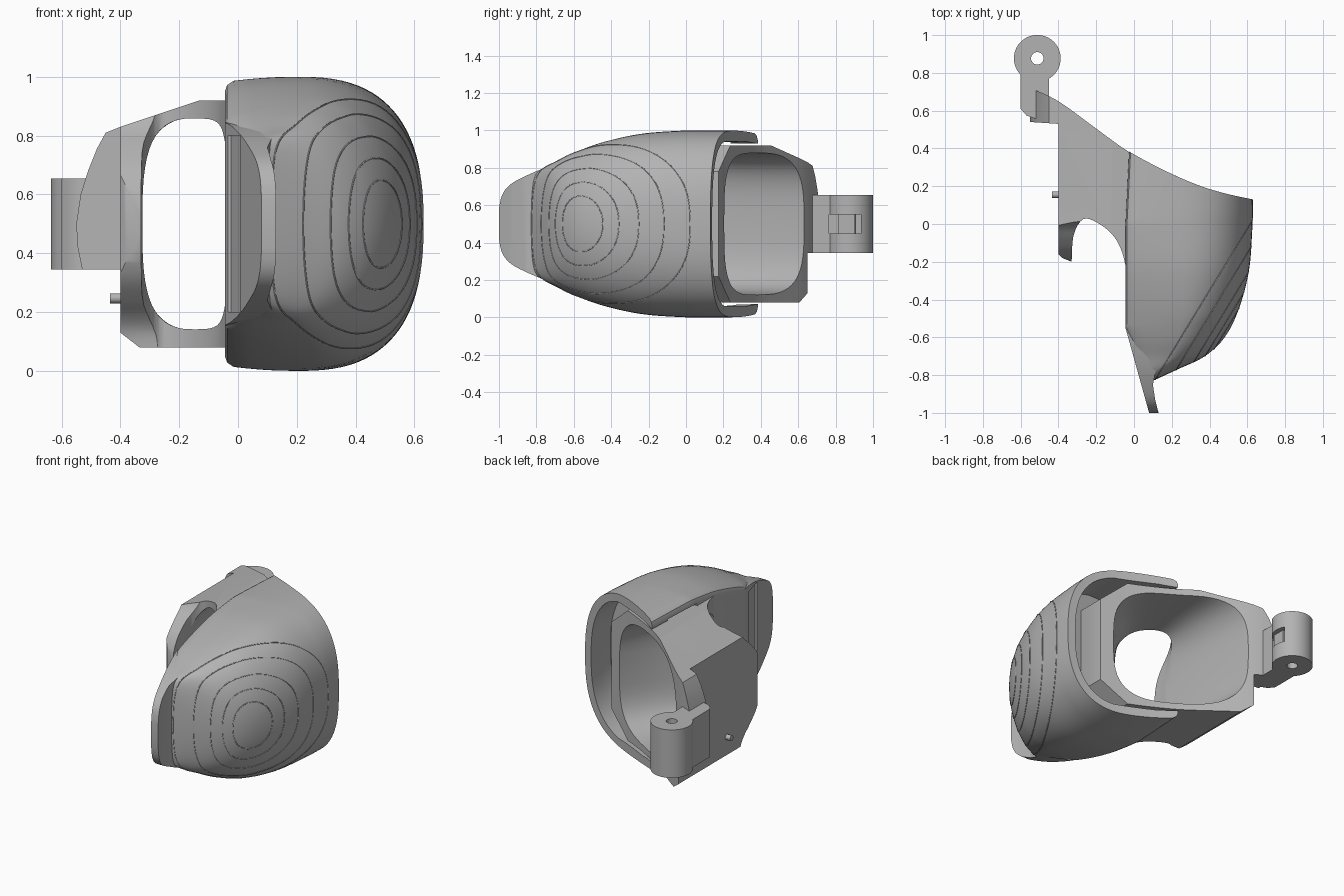
import bpy, bmesh, math
from mathutils import Vector

if "Cube" in bpy.data.objects:
    bpy.data.objects.remove(bpy.data.objects["Cube"])

grey = bpy.data.materials.new("light_grey")
grey.use_nodes = True
COL = (0.45, 0.45, 0.45, 1)
grey.diffuse_color = COL
grey.node_tree.nodes["Principled BSDF"].inputs["Base Color"].default_value = COL


def finish(name, bm):
    bmesh.ops.recalc_face_normals(bm, faces=bm.faces)
    me = bpy.data.meshes.new(name)
    bm.to_mesh(me)
    bm.free()
    ob = bpy.data.objects.new(name, me)
    bpy.context.collection.objects.link(ob)
    me.materials.append(grey)
    return ob


def loft(name, rings):
    bm = bmesh.new()
    vs = [[bm.verts.new(p) for p in r] for r in rings]
    n = len(vs[0])
    for a, b in zip(vs, vs[1:]):
        for i in range(n):
            j = (i + 1) % n
            bm.faces.new((a[i], a[j], b[j], b[i]))
    bm.faces.new(vs[0])
    bm.faces.new(vs[-1])
    return finish(name, bm)


def prism(name, pts, lo, hi, axis="z"):
    place = {"x": lambda a, b, c: (c, a, b), "y": lambda a, b, c: (a, c, b),
             "z": lambda a, b, c: (a, b, c)}[axis]
    return loft(name, [[place(a, b, c) for a, b in pts] for c in (lo, hi)])


def disc(x, y, r, n=40):
    return [(x + r * math.cos(k * math.tau / n), y + r * math.sin(k * math.tau / n)) for k in range(n)]


def rect(a, b, c, d):
    return [(a, c), (b, c), (b, d), (a, d)]


def mirrored(half):
    # Outline symmetric about mid height, from (y, offset) pairs
    return [(y, 0.5 + h) for y, h in half] + [(y, 0.5 - h) for y, h in reversed(half)]


def combine(ob, other, op="DIFFERENCE", keep=False):
    m = ob.modifiers.new("cut", "BOOLEAN")
    m.object, m.operation, m.solver = other, op, "EXACT"
    bpy.context.view_layer.objects.active = ob
    bpy.ops.object.modifier_apply(modifier="cut")
    if not keep:
        bpy.data.objects.remove(other)


def smooth(ob, deg=30):
    bpy.ops.object.select_all(action="DESELECT")
    ob.select_set(True)
    bpy.context.view_layer.objects.active = ob
    bpy.ops.object.shade_smooth_by_angle(angle=math.radians(deg))


def refine(keys, steps=6):
    # Catmull-Rom through the key stations
    out = []
    ks = [Vector(k) for k in keys]
    for i in range(len(ks) - 1):
        p0, p1, p2, p3 = ks[max(i - 1, 0)], ks[i], ks[i + 1], ks[min(i + 2, len(ks) - 1)]
        for s in range(steps):
            t = s / steps
            out.append(0.5 * (2 * p1 + (p2 - p0) * t + (2 * p0 - 5 * p1 + 4 * p2 - p3) * t * t
                              + (3 * p1 - p0 - 3 * p2 + p3) * t ** 3))
    return out + [ks[-1]]


def power(v, n):
    return math.copysign(abs(v) ** (2 / n), v)


# Domed shell: D-shaped sections along y, flat on the left, crest moving right towards the front
def d_section(y, xr, h, n, inset=0.0):
    xl = -0.045 + max(0, -0.55 - y) * 0.28 + max(0, y) * 0.05 + inset
    xr, h = xr - inset, h - inset
    front = min(max(-y / 0.5, 0), 1)
    xc = xl + (xr - xl) * (0.36 + 0.16 * front)
    upper = []
    for k in range(25):
        a = math.pi / 2 * k / 24
        upper.append((xc + (xr - xc) * power(math.cos(a), n), h * power(math.sin(a), n)))
    drop = 0.035 + 0.07 * front
    for t in (0.3, 0.5, 0.7, 0.88):
        upper.append((xc + (xl - xc) * t, h * (1 - drop * t * t)))
    upper += [(xl + 0.008, h * (0.98 - drop)), (xl, h * (0.935 - drop))]
    pts = upper + [(x, -z) for x, z in reversed(upper[1:])]
    return [(x, y, 0.5 + z) for x, z in pts]


KEYS = [(0.6, 0.63, 0.495, 2.6), (0.13, 0.63, 0.5, 2.6), (-0.05, 0.625, 0.497, 2.5),
        (-0.25, 0.608, 0.48, 2.3), (-0.45, 0.555, 0.435, 2.1), (-0.6, 0.48, 0.38, 2),
        (-0.7, 0.375, 0.33, 2), (-0.77, 0.23, 0.295, 2), (-0.83, 0.1, 0.25, 2)]
stations = refine(KEYS)
shell = loft("domed_shell", [d_section(*s) for s in stations])

# Raised contour rings where slanted planes meet the dome
normal = Vector((0.854, -0.52, 0))
side = Vector((0.52, 0.854, 0))
for k, d in enumerate((0.525, 0.592, 0.65, 0.685, 0.707)):
    bm = bmesh.new()
    bm.from_mesh(shell.data)
    cut = bmesh.ops.bisect_plane(bm, geom=bm.verts[:] + bm.edges[:] + bm.faces[:],
                                 plane_co=normal * d, plane_no=normal)
    pts = [v.co.copy() for v in cut["geom_cut"] if isinstance(v, bmesh.types.BMVert)]
    bm.free()
    mid = sum(pts, Vector()) / len(pts)
    pts.sort(key=lambda p: math.atan2(p.z - mid.z, (p - mid).dot(side)))
    cu = bpy.data.curves.new("contour_ring", "CURVE")
    cu.dimensions, cu.bevel_depth, cu.bevel_resolution = "3D", 0.003, 0
    sp = cu.splines.new("POLY")
    sp.points.add(len(pts) - 1)
    for q, p in zip(sp.points, pts):
        q.co = (*p, 1)
    sp.use_cyclic_u = True
    cu.materials.append(grey)
    bpy.context.collection.objects.link(bpy.data.objects.new("contour_ring_%d" % (k + 1), cu))

# Hollow the rear of the shell, open to the left, and trim it along the sweeping rear edge
hollow = [[(x if x > 0.04 else -0.1, y, min(max(z, 0.06), 0.94)) for x, y, z in d_section(*s, 0.05)]
          for s in stations if s[0] > -0.06]
combine(shell, loft("cavity", hollow))
REAR = refine([(-0.2, 0.5), (-0.02, 0.38), (0.2, 0.265), (0.4, 0.185), (0.63, 0.13), (0.9, 0.09)], 4)
combine(shell, prism("rear_trim", [tuple(p) for p in REAR] + [(0.9, 1), (-0.2, 1)], -0.2, 1.2))

# Side frame: plan outline trimmed by its front outline
ARCH = refine([(-0.33, -0.2), (-0.32, -0.06), (-0.27, 0.025), (-0.2, 0.01), (-0.12, -0.05),
               (-0.07, -0.13), (-0.045, -0.22)], 4)
BACK = refine([(0.42, 0.17), (0.2, 0.26), (-0.02, 0.377), (-0.2, 0.505), (-0.4, 0.65), (-0.55, 0.72)], 4)
PLAN = ([(-0.55, 0.54), (-0.4, 0.53), (-0.4, -0.16), (-0.38, -0.18)] + [tuple(p) for p in ARCH]
        + [(-0.03, -0.3), (0.3, -0.3), (0.42, 0.1)] + [tuple(p) for p in BACK])
FRONT = [(0.25, 0.92), (-0.13, 0.92), (-0.4, 0.83), (-0.45, 0.81), (-0.48, 0.755), (-0.51, 0.68),
         (-0.535, 0.6), (-0.55, 0.5), (-0.545, 0.42), (-0.53, 0.345), (-0.4, 0.345), (-0.4, 0.13),
         (-0.335, 0.08), (0.25, 0.08), (0.41, 0.22), (0.41, 0.78)]
frame = prism("side_frame", PLAN, 0.05, 0.95)
combine(frame, prism("front_trim", FRONT, -0.6, 1, "y"), "INTERSECT")

# Round the free front edge of the left wall
claw = refine([(0.025, 0.45), (0.015, 0.37), (-0.02, 0.315), (-0.08, 0.26), (-0.145, 0.19), (-0.185, 0.11),
               (-0.203, 0.01)], 4)
combine(frame, prism("claw_trim", mirrored(claw) + [(-0.5, 0.05), (-0.5, 0.95)], -0.6, -0.25, "x"))


# Curved passage from the rear oval to the front window, its right side squarer
def oval(xl, yl, xr, yr, h, n):
    ring = []
    for k in range(56):
        a = math.tau * k / 56
        m = n if math.cos(a) < 0 else 3.4
        t = 0.5 + 0.5 * power(math.cos(a), m)
        ring.append((xl + (xr - xl) * t, yl + (yr - yl) * t, 0.5 + h * power(math.sin(a), m)))
    return ring


TUBE = [(-0.4, 0.85, 0.44, 0.4, 0.39, 3.2), (-0.37, 0.61, 0.33, 0.2, 0.38, 3.2), (-0.345, 0.3, 0.2, 0.02, 0.37, 3),
        (-0.33, 0.03, 0.02, -0.16, 0.357, 2.8), (-0.322, -0.25, -0.044, -0.32, 0.353, 2.7),
        (-0.322, -0.5, -0.046, -0.5, 0.353, 2.7)]
passage = loft("passage", [oval(*s) for s in refine(TUBE, 5)])
combine(shell, passage, keep=True)
combine(frame, passage)

# Slanted front lip with a shallow panel
lip = prism("front_lip", [(-0.045, -0.55), (0.08, -1), (0.13, -1), (0.112, -0.93), (0.1, -0.85),
                          (0.12, -0.75), (0.05, -0.55)], 0, 1)
half = refine([(-0.5, 0.35), (-0.62, 0.335), (-0.75, 0.3), (-0.86, 0.255), (-0.94, 0.21), (-0.985, 0.15),
               (-1.003, 0.06)], 4)
combine(lip, prism("lip_trim", mirrored(half), -0.3, 0.4, "x"), "INTERSECT")
panel = [(-0.06, -0.59), (-0.023, -0.59), (0.017, -0.73), (-0.02, -0.75)]
for part in (shell, lip):
    combine(part, prism("panel_cut", panel, 0.2, 0.8))

# Hinge: arm, bored knuckle and a notch on the inner side
arm = prism("hinge_arm", [(-0.6, 0.61), (-0.57, 0.575), (-0.53, 0.56), (-0.45, 0.555), (-0.45, 0.8),
                          (-0.48, 0.86), (-0.54, 0.86), (-0.6, 0.8)], 0.345, 0.655)
knuckle = prism("hinge", disc(-0.512, 0.877, 0.124), 0.345, 0.655)
combine(knuckle, arm, "UNION")
combine(knuckle, prism("pin_hole", disc(-0.512, 0.877, 0.033, 24), 0, 1))
for y0, y1 in ((0.765, 0.815), (0.9, 0.935)):
    combine(knuckle, prism("notch", rect(-0.5, -0.3, y0, y1), 0.45, 0.55))
combine(knuckle, prism("notch", rect(-0.42, -0.3, 0.765, 0.935), 0.45, 0.55))

# Small side peg
peg = prism("side_peg", disc(0.155, 0.247, 0.017, 20), -0.435, -0.38, "x")

for ob in (shell, frame, lip, knuckle, peg):
    smooth(ob)
